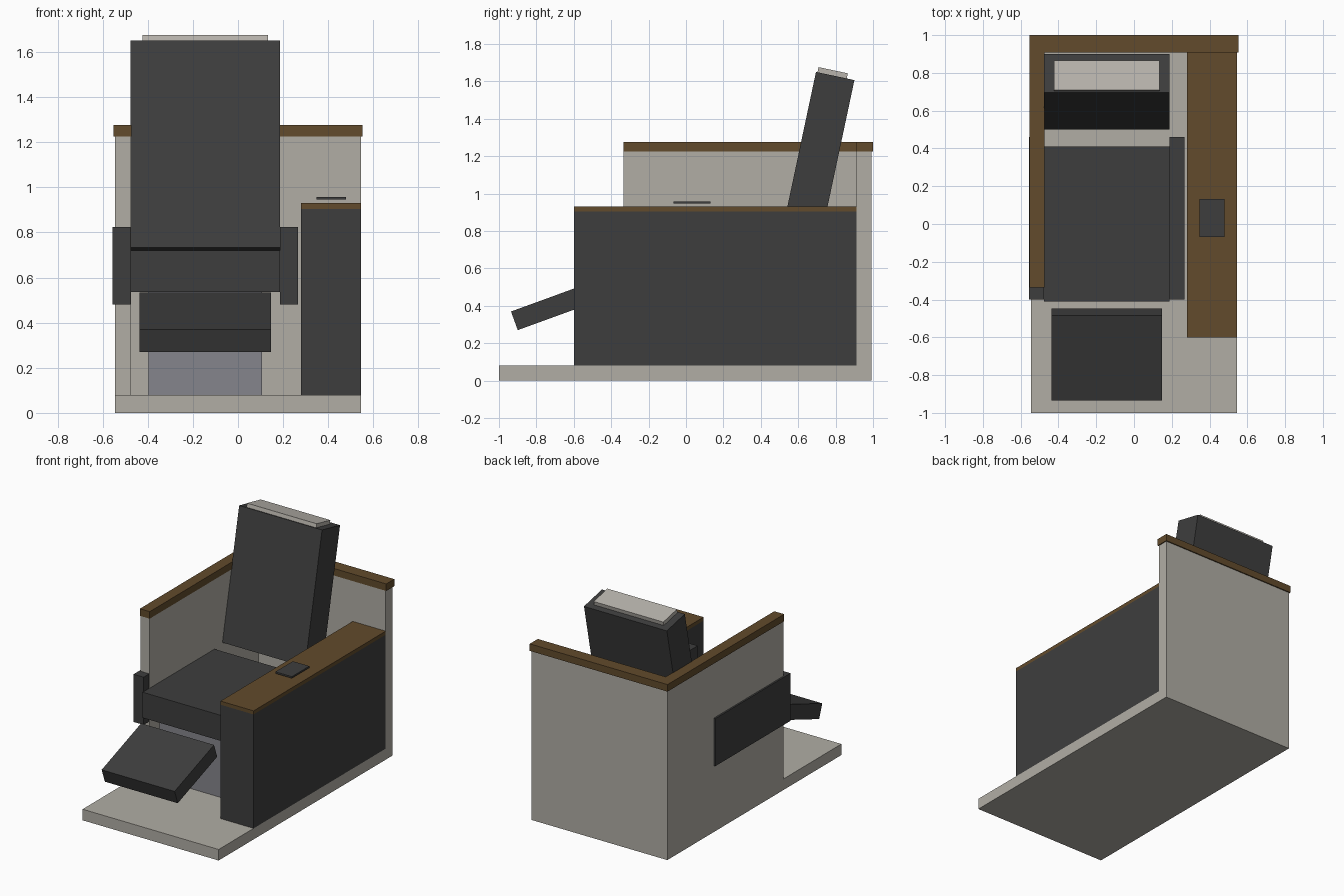
import bpy
import math
from mathutils import Matrix, Vector

if "Cube" in bpy.data.objects:
    bpy.data.objects.remove(bpy.data.objects["Cube"])


def material(name, rgb):
    m = bpy.data.materials.new(name)
    m.diffuse_color = (*rgb, 1.0)
    m.use_nodes = True
    m.node_tree.nodes["Principled BSDF"].inputs["Base Color"].default_value = m.diffuse_color
    return m


CHARCOAL = material("charcoal", (0.048, 0.048, 0.048))
GREY = material("warm_grey", (0.44, 0.42, 0.375))
WOOD = material("walnut", (0.122, 0.070, 0.025))
STEEL = material("steel_grey", (0.235, 0.235, 0.262))
CREAM = material("pale_linen", (0.48, 0.455, 0.415))


def box(name, mat, x, y, z, tilt=0.0, pivot=(0, 0, 0)):
    """Box spanning the x, y, z ranges, then tilted about x at the pivot."""
    corners = [Vector((a, b, c)) for a in x for b in y for c in z]
    move = Matrix.Translation(pivot) @ Matrix.Rotation(math.radians(tilt), 4, 'X')
    faces = [(0, 1, 3, 2), (4, 6, 7, 5), (0, 4, 5, 1),
             (2, 3, 7, 6), (0, 2, 6, 4), (1, 5, 7, 3)]
    mesh = bpy.data.meshes.new(name)
    mesh.from_pydata([move @ v for v in corners], [], faces)
    mesh.materials.append(mat)
    obj = bpy.data.objects.new(name, mesh)
    bpy.context.collection.objects.link(obj)
    return obj


# Shell: floor, rear and left partitions with wooden caps
box("floor", GREY, (-0.545, 0.545), (-1.0, 0.992), (0, 0.08))
box("rear_wall", GREY, (-0.545, 0.545), (0.912, 0.992), (0.08, 1.225))
box("left_wall", GREY, (-0.545, -0.475), (-0.335, 0.912), (0.08, 1.225))
box("rear_cap", WOOD, (-0.552, 0.552), (0.908, 1.0), (1.225, 1.276))
box("left_cap", WOOD, (-0.552, -0.473), (-0.335, 0.908), (1.225, 1.276))

# Side console with wooden top and control pad
box("console", CHARCOAL, (0.28, 0.545), (-0.6, 0.912), (0.08, 0.905))
box("console_top", WOOD, (0.28, 0.545), (-0.6, 0.912), (0.905, 0.931))
box("control_pad", CHARCOAL, (0.347, 0.479), (-0.068, 0.132), (0.946, 0.958))

# Seat on its pedestal, with an armrest on each side
box("pedestal", STEEL, (-0.397, 0.107), (-0.33, 0.33), (0.08, 0.535))
box("seat", CHARCOAL, (-0.477, 0.187), (-0.41, 0.41), (0.535, 0.72))
for side, x0 in (("left", -0.557), ("right", 0.187)):
    box(side + "_armrest", CHARCOAL, (x0, x0 + 0.08), (-0.4, 0.46), (0.48, 0.825))

# Reclined backrest, measured from its lower front edge, and head pad on top
recline = dict(tilt=-12, pivot=(0, 0.50, 0.733))
box("backrest", CHARCOAL, (-0.477, 0.187), (0, 0.21), (0, 0.938), **recline)
box("head_pad", CREAM, (-0.424, 0.134), (0.008, 0.168), (0.92, 0.966), **recline)

# Sloping leg rest, placed by its centre
box("leg_rest", CHARCOAL, (-0.437, 0.147), (-0.24, 0.24), (-0.053, 0.053),
    tilt=20, pivot=(0, -0.692, 0.402))
